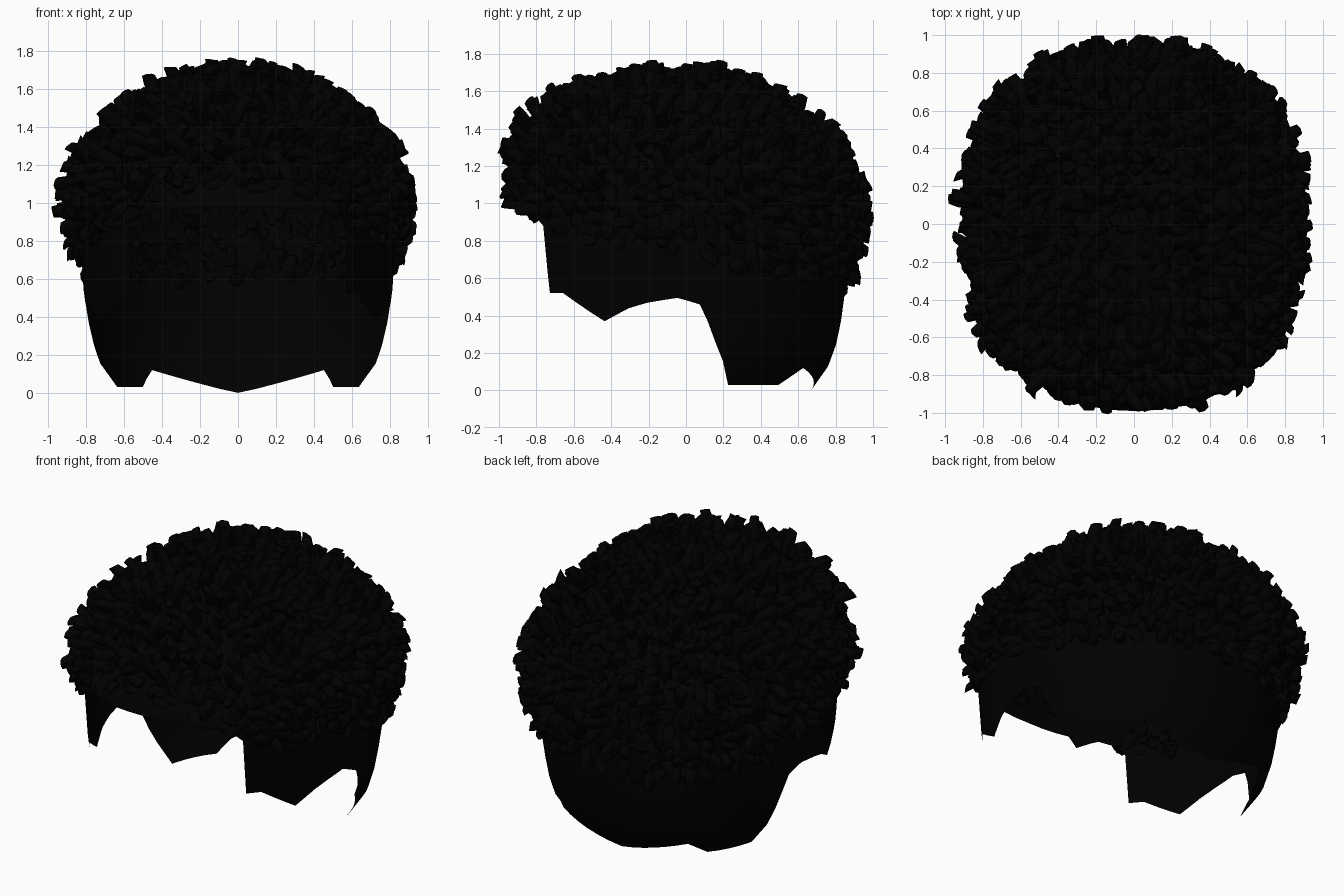
import bpy, bmesh, math, random
from mathutils import Vector

cube = bpy.data.objects.get("Cube")
if cube:
    bpy.data.objects.remove(cube, do_unlink=True)
random.seed(7)

black = bpy.data.materials.new("hair black")
black.use_nodes = True
shade = (0, 0, 0, 1)
black.diffuse_color = shade
bsdf = next(n for n in black.node_tree.nodes if n.type == 'BSDF_PRINCIPLED')
bsdf.inputs["Base Color"].default_value = shade
bsdf.inputs["Roughness"].default_value = 0.8

BROW, CROWN = 0.98, 1.635

# Angle from front centre (0) to nape centre (180), height of the cut edge
HEM = [(0, .98), (29, .965), (37, .93), (41, .88), (42.4, .52), (48.8, .52),
       (64.6, .37), (73.4, .44), (79.6, .47), (88, .495), (93.5, .46), (96, .37),
       (99, .25), (106, .03), (133, .03), (144, .12), (180, 0)]
# Angle, height where the curls begin
CURL_LINE = [(0, 1.06), (28, 1.0), (43, .87), (59, .8), (75, .77), (90, .7),
             (105, .63), (125, .59), (180, .57)]
# Height, width of the head below the brow
TAPER = [(0, .76), (.15, .88), (.3, .93), (.55, .97), (.98, 1)]


def lerp_table(table, v):
    for (a, p), (b, q) in zip(table, table[1:]):
        if v <= b:
            return p + (q - p) * max(0, v - a) / (b - a)
    return table[-1][1]


def power(v, e):
    return math.copysign(abs(v) ** e, v)


def head(deg, z):
    """Point on the head surface at an angle and height."""
    a = math.radians(deg)
    front = max(0, math.cos(a))
    if z <= BROW:
        r = lerp_table(TAPER, z)
    else:
        m = 1.78 + 0.55 * front
        r = max(0, 1 - ((z - BROW) / (CROWN - BROW)) ** m) ** (1 / m)
    # The brow juts forward under the curls
    recess = 0.08 * min(1, max(0, (z - 1.02) / 0.12))
    depth, e = (0.99 - recess, 0.9) if front > 0 else (0.88, 0.87)
    return Vector((0.84 * r * power(math.sin(a), e),
                   -depth * r * power(math.cos(a), e), z))


def normal(deg, z):
    around = head(deg + 1, z) - head(deg - 1, z)
    up = head(deg, min(z + 0.01, CROWN)) - head(deg, z - 0.01)
    return around.cross(up).normalized()


def finish(bm, name, angle):
    mesh = bpy.data.meshes.new(name)
    bm.to_mesh(mesh)
    bm.free()
    mesh.materials.append(black)
    ob = bpy.data.objects.new(name, mesh)
    bpy.context.collection.objects.link(ob)
    bpy.ops.object.select_all(action='DESELECT')
    ob.select_set(True)
    bpy.context.view_layer.objects.active = ob
    bpy.ops.object.shade_smooth_by_angle(angle=math.radians(angle))


# Scalp shell: columns rise from the hem to the crown
half = sorted({a for a, _ in HEM} | {i * 6 for i in range(31)})
angles = half + [360 - a for a in reversed(half[1:-1])]
bm = bmesh.new()
columns = []
for deg in angles:
    low = lerp_table(HEM, min(deg, 360 - deg))
    heights = [low + (BROW - low) * i / 8 for i in range(8)]
    heights += [BROW + (CROWN - BROW) * math.sin(math.pi / 2 * i / 12) for i in range(13)]
    columns.append([bm.verts.new(head(deg, z)) for z in heights])
for i, col in enumerate(columns):
    nxt = columns[(i + 1) % len(columns)]
    for j in range(len(col) - 1):
        bm.faces.new((col[j], nxt[j], nxt[j + 1], col[j + 1]))
bmesh.ops.remove_doubles(bm, verts=bm.verts, dist=0.0005)
finish(bm, "scalp_shell", 50)


def add_curl(bm, base, direction, length, radius):
    """Short bent six-sided lock with a blunt end."""
    side = direction.orthogonal().normalized()
    other = direction.cross(side)
    spin = random.uniform(0, math.tau)
    lean = (side * math.cos(spin) + other * math.sin(spin)) * random.uniform(0.02, 0.08)
    rings = []
    for t, width in ((0, .9), (.4, 1.0), (.75, 1.05), (1, .85)):
        centre = base + direction * length * t + lean * t * t
        rings.append([bm.verts.new(centre + radius * width * (
            side * math.cos(k * math.tau / 6 + spin) + other * math.sin(k * math.tau / 6 + spin)))
            for k in range(6)])
    for a, b in zip(rings, rings[1:]):
        for k in range(6):
            n = (k + 1) % 6
            bm.faces.new((a[k], a[n], b[n], b[k]))
    bm.faces.new(rings[-1])
    bm.faces.new(rings[0][::-1])


# Curls: spread over the head above the curl line, longest over the forehead
bm = bmesh.new()
COUNT = 1300
for i in range(COUNT):
    z = 0.57 + (CROWN - 0.572) * ((i + 0.5) / COUNT) ** 0.9
    deg = (i * 137.508 + random.uniform(-3, 3)) % 360
    line = lerp_table(CURL_LINE, min(deg, 360 - deg))
    if z < line + 0.02:
        continue
    out = normal(deg, z)
    jitter = Vector([random.uniform(-.38, .38) for _ in range(3)])
    grow = min(1, 0.4 + (z - line) * 2.2)
    if z > 1.2 and out.y < -0.5:
        grow *= 1.3
    reach = random.uniform(0.06, 0.145) * grow
    add_curl(bm, head(deg, z) - out * 0.02, (out + jitter).normalized(),
             reach + 0.02, random.uniform(0.031, 0.043))
finish(bm, "curls", 70)
